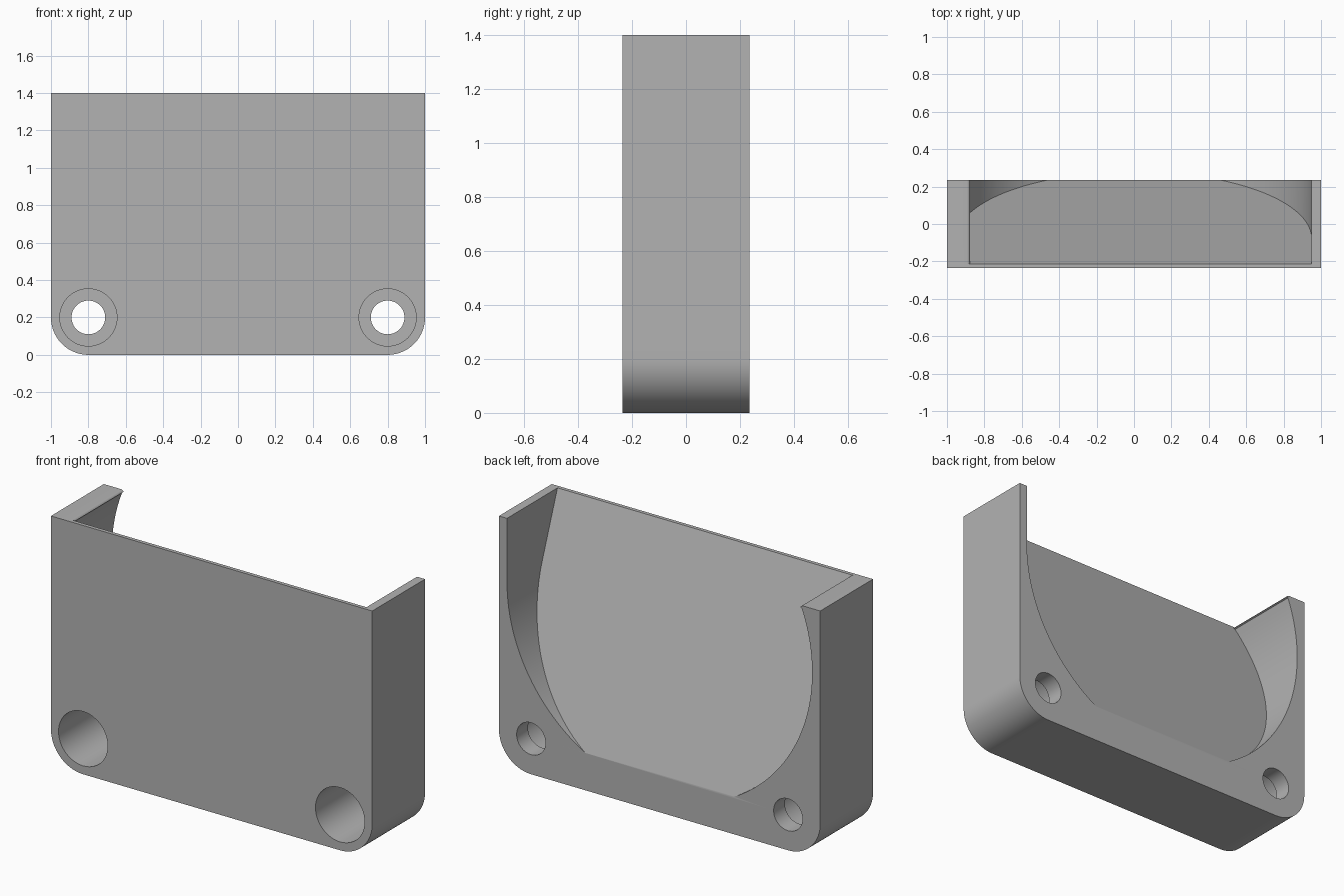
import bpy, bmesh
from math import sin, cos, pi, radians
from mathutils import Vector

cube = bpy.data.objects.get("Cube")
if cube:
    bpy.data.objects.remove(cube)

HALF_DEPTH = 0.235
HEIGHT = 1.4

grey = bpy.data.materials.new("plain_grey")
grey.use_nodes = True
colour = (0.45, 0.45, 0.45, 1)
grey.diffuse_color = colour
grey.node_tree.nodes["Principled BSDF"].inputs["Base Color"].default_value = colour


def arc(cx, cz, r, start, end, steps):
    """Points on an arc in the xz plane, angles in degrees."""
    angles = [radians(start + (end - start) * i / steps) for i in range(steps + 1)]
    return [(cx + r * cos(a), cz + r * sin(a)) for a in angles]


def prism(name, outline, y0, y1, slope=None):
    """Extrude an xz outline along y; optionally trim it in front of a plane."""
    bm = bmesh.new()
    face = bm.faces.new([bm.verts.new((x, y0, z)) for x, z in outline])
    new = bmesh.ops.extrude_face_region(bm, geom=[face])["geom"]
    verts = [g for g in new if isinstance(g, bmesh.types.BMVert)]
    bmesh.ops.translate(bm, verts=verts, vec=(0, y1 - y0, 0))
    if slope:
        cut = bmesh.ops.bisect_plane(
            bm, geom=bm.verts[:] + bm.edges[:] + bm.faces[:],
            plane_co=slope[0], plane_no=slope[1], clear_inner=True)
        rim = [g for g in cut["geom_cut"] if isinstance(g, bmesh.types.BMEdge)]
        bmesh.ops.edgeloop_fill(bm, edges=rim)
    bmesh.ops.recalc_face_normals(bm, faces=bm.faces[:])
    mesh = bpy.data.meshes.new(name)
    bm.to_mesh(mesh)
    bm.free()
    mesh.materials.append(grey)
    obj = bpy.data.objects.new(name, mesh)
    bpy.context.collection.objects.link(obj)
    return obj


# Block with rounded lower corners
block_outline = (arc(-0.8, 0.2, 0.2, 180, 270, 24) + arc(0.8, 0.2, 0.2, 270, 360, 24)
                 + [(1, HEIGHT), (-1, HEIGHT)])
bracket = prism("bracket_body", block_outline, -HALF_DEPTH, HALF_DEPTH)

# Pocket: round on one side, straight above centre on the other, with a sloped floor
top, bottom = Vector((0, -0.214, HEIGHT)), Vector((0, HALF_DEPTH, 0.21))
run = bottom - top
floor_normal = Vector((0, -run.z, run.y))
tip = arc(-0.893, 1.383, 0.017, 20, 90, 6)
pocket_outline = (arc(0, 1.04, 0.95, 158.7, 360, 96) + [(0.95, 1.7), (-0.893, 1.7)]
                  + tip[::-1])
cutters = [prism("pocket_cutter", pocket_outline, -0.5, 0.5, (top, floor_normal))]

# Counterbored screw holes
for side, x in (("right", -0.8), ("left", 0.8)):
    for part, r, y0, y1 in (("hole", 0.09, 0, 0.5), ("counterbore", 0.153, -0.5, 0.135)):
        circle = arc(x, 0.2, r, 0, 360, 48)[:-1]
        cutters.append(prism(f"{side}_{part}_cutter", circle, y0, y1))

for cutter in cutters:
    cutter.hide_render = True
    mod = bracket.modifiers.new(cutter.name, 'BOOLEAN')
    mod.operation = 'DIFFERENCE'
    mod.solver = 'EXACT'
    mod.object = cutter

# Bake the cuts and remove the helpers
bpy.context.view_layer.update()
graph = bpy.context.evaluated_depsgraph_get()
bracket_mesh = bpy.data.meshes.new_from_object(bracket.evaluated_get(graph))
bracket.modifiers.clear()
bracket.data = bracket_mesh
for cutter in cutters:
    bpy.data.objects.remove(cutter)

bpy.ops.object.select_all(action='DESELECT')
bracket.select_set(True)
bpy.context.view_layer.objects.active = bracket
bpy.ops.object.shade_smooth_by_angle(angle=radians(25))
